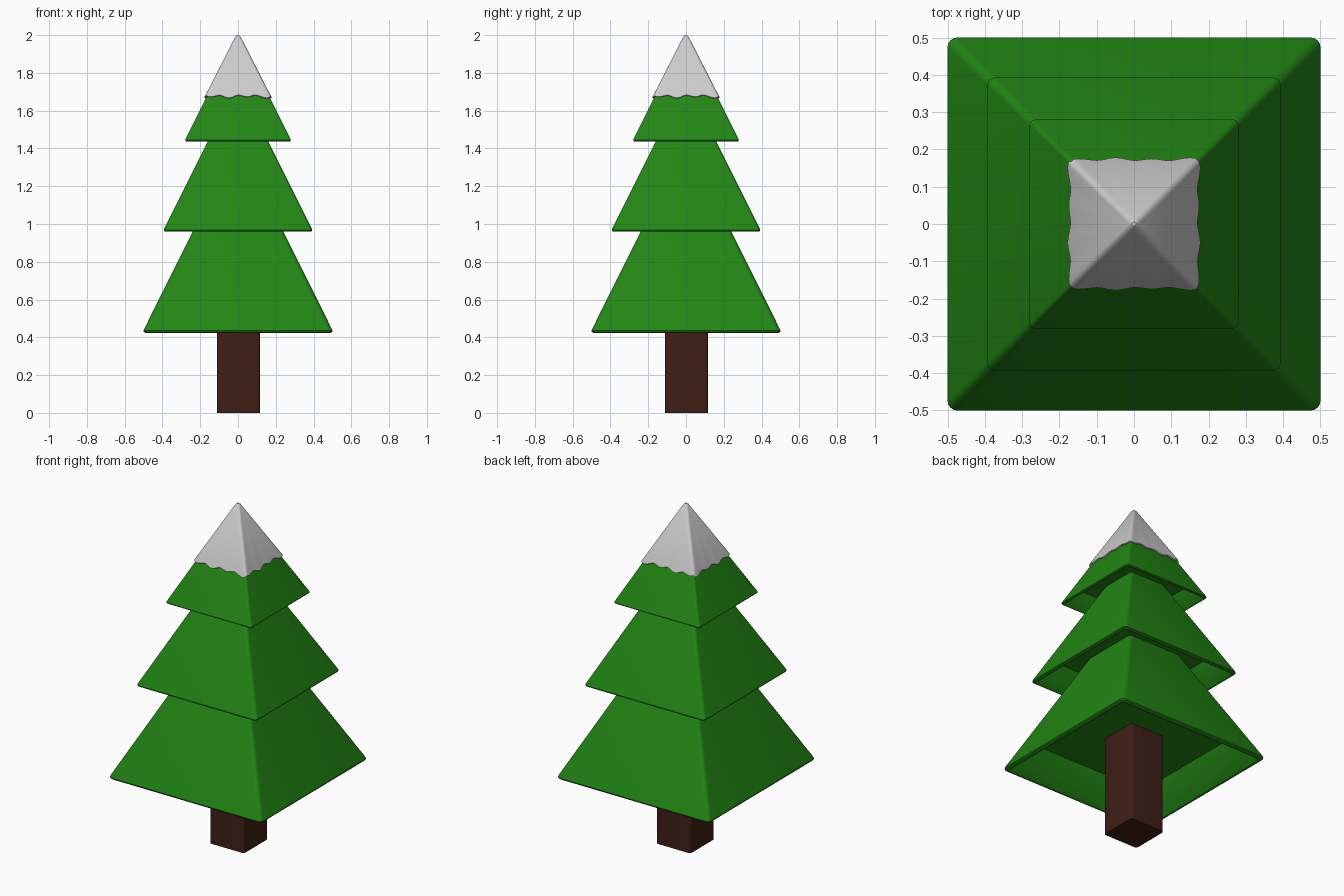
import bpy, bmesh, math

if "Cube" in bpy.data.objects:
    bpy.data.objects.remove(bpy.data.objects["Cube"])


def material(name, rgb):
    m = bpy.data.materials.new(name)
    m.diffuse_color = (*rgb, 1)
    m.use_nodes = True
    m.node_tree.nodes["Principled BSDF"].inputs["Base Color"].default_value = m.diffuse_color
    return m


green = material("needles", (0.016, 0.24, 0.007))
brown = material("bark", (0.05, 0.013, 0.008))


def ring(h, r, z, side=1, cx=0):
    """Rounded square of half width h, corner radius r, `side` segments per straight side."""
    pts, corners = [], []
    for q in range(4):
        sx, sy = [(1, 1), (-1, 1), (-1, -1), (1, -1)][q]
        corners.append([(sx * (h - r) + r * math.cos((q + i / 4) * math.pi / 2),
                         sy * (h - r) + r * math.sin((q + i / 4) * math.pi / 2)) for i in range(5)])
    for q in range(4):
        pts += corners[q]
        a, b = corners[q][-1], corners[(q + 1) % 4][0]
        for i in range(1, side):
            t = i / side
            pts.append((a[0] + (b[0] - a[0]) * t, a[1] + (b[1] - a[1]) * t))
    return [(x + cx, y + cx, z) for x, y in pts]


def loft(name, rings, mat=None):
    """Skin consecutive rings and cap both ends."""
    bm = bmesh.new()
    loops = [[bm.verts.new(p) for p in r] for r in rings]
    for a, b in zip(loops, loops[1:]):
        n = len(a)
        for i in range(n):
            bm.faces.new((a[i], a[(i + 1) % n], b[(i + 1) % n], b[i]))
    bm.faces.new(loops[0])
    bm.faces.new(loops[-1])
    bmesh.ops.recalc_face_normals(bm, faces=bm.faces)
    me = bpy.data.meshes.new(name)
    bm.to_mesh(me)
    bm.free()
    ob = bpy.data.objects.new(name, me)
    bpy.context.collection.objects.link(ob)
    if mat:
        me.materials.append(mat)
    bpy.ops.object.select_all(action='DESELECT')
    ob.select_set(True)
    bpy.context.view_layer.objects.active = ob
    bpy.ops.object.shade_smooth_by_angle(angle=math.radians(35))


# Trunk: softened square post running up to the recess of the lowest tier
loft("trunk", [ring(0.114, 0.015, z, cx=0.003) for z in (0, 0.60)], brown)

# Branch tiers: scaled copies of one pyramid with rounded rim and hollow underside
# profile entries: half width, corner radius, height above rim
profile = [(0.395, 0.02, 0.165), (0.475, 0.02, 0.004), (0.482, 0.02, 0.0), (0.491, 0.022, 0.001),
           (0.498, 0.025, 0.006), (0.5, 0.026, 0.012), (0.497, 0.026, 0.021), (0.016, 0.014, 0.985)]
for name, half, base in (("lower_branches", 0.5, 0.423), ("middle_branches", 0.393, 0.959),
                         ("upper_branches", 0.28, 1.437)):
    s = half / 0.5
    loft(name, [ring(h * s, r * s, base + z * s) for h, r, z in profile], green)


# Snow cap: thin shell over the tip with a scalloped lower edge
def snow_edge(offset, lift):
    out = []
    for x, y, _ in ring(0.17, 0.014, 0, side=28):
        a = min(x, y, key=abs)  # position along the side
        z = 1.677 + 0.006 * math.cos(a * 2 * math.pi / 0.095) + 0.003 * math.sin(a * 31) + lift
        k = ((2.0 - z) / 2 + offset) / 0.17
        out.append((x * k, y * k, z))
    return out


loft("snow_cap", [ring(0.004, 0.003, 1.96, 28), snow_edge(-0.006, 0.004), snow_edge(0.006, -0.003),
                  snow_edge(0.012, 0.0), snow_edge(0.013, 0.006),
                  ring(0.014, 0.012, 1.992, 28), ring(0.005, 0.004, 2.0, 28)])
